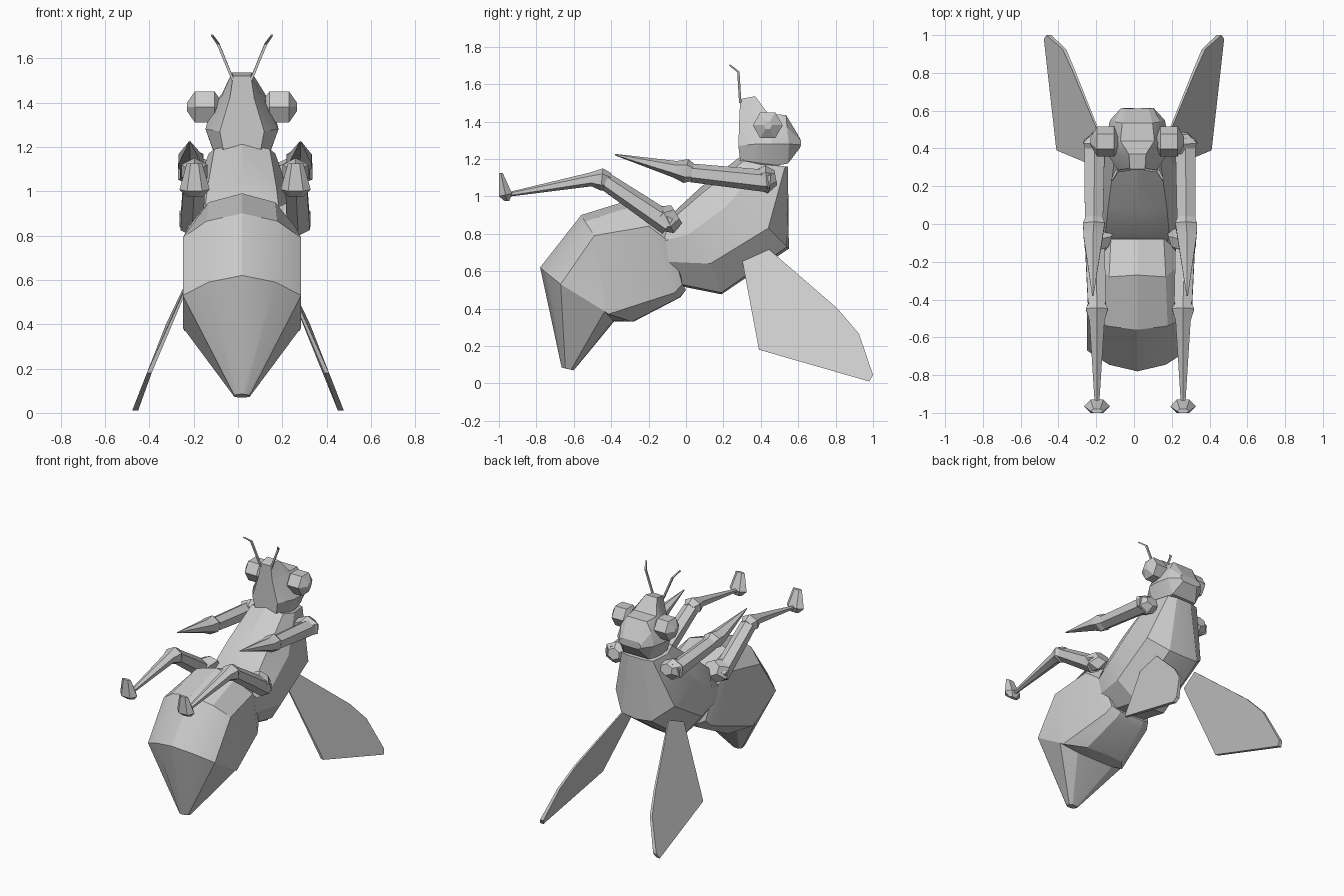
import bpy, bmesh, math
from mathutils import Vector

grey = bpy.data.materials.new("plain grey")
grey.diffuse_color = (0.6, 0.6, 0.6, 1)

BODY_X, LEG_X = 0.018, 0.032   # mirror planes of body and legs


def finish(name, bm, angle=30):
    bmesh.ops.recalc_face_normals(bm, faces=bm.faces)
    mesh = bpy.data.meshes.new(name)
    bm.to_mesh(mesh)
    bm.free()
    mesh.materials.append(grey)
    ob = bpy.data.objects.new(name, mesh)
    bpy.context.collection.objects.link(ob)
    bpy.ops.object.select_all(action='DESELECT')
    ob.select_set(True)
    bpy.context.view_layer.objects.active = ob
    bpy.ops.object.shade_smooth_by_angle(angle=math.radians(angle))
    return ob


def loft(name, rings, angle=30):
    """Skin equal-sized rings of points and cap both ends."""
    bm = bmesh.new()
    vs = [[bm.verts.new(p) for p in r] for r in rings]
    n = len(vs[0])
    for a, b in zip(vs, vs[1:]):
        for i in range(n):
            j = (i + 1) % n
            bm.faces.new((a[i], a[j], b[j], b[i]))
    bm.faces.new(vs[0])
    bm.faces.new(vs[-1])
    return finish(name, bm, angle)


def mirrored(half):
    """Close a half outline across the body's middle."""
    other = [(-x, y, z) for x, y, z in reversed(half) if x > 1e-6]
    return [(x + BODY_X, y, z) for x, y, z in list(half) + other]


def limb(name, sections, side, sides=6, mid=LEG_X):
    """Tube through (x, y, z, half width, half height); bends in the yz plane."""
    pts = [Vector((mid + side * s[0], s[1], s[2])) for s in sections]
    rings = []
    for i, s in enumerate(sections):
        t = pts[min(i + 1, len(pts) - 1)] - pts[max(i - 1, 0)]
        up = Vector((0, -t.z, t.y)).normalized()
        rings.append([pts[i] + Vector((math.cos(a) * s[3], 0, 0)) + up * math.sin(a) * s[4]
                      for a in (2 * math.pi * (k + 0.5) / sides for k in range(sides))])
    return loft(name, rings)


# abdomen, from tip to waist
loft("abdomen", [mirrored(h) for h in (
    [(0, -.665, .085), (.02, -.66, .083), (.035, -.645, .08), (.035, -.615, .073), (.02, -.6, .07), (0, -.6, .07)],
    [(0, -.78, .62), (.15, -.745, .59), (.267, -.67, .53), (.267, -.435, .385), (.15, -.39, .335), (0, -.385, .33)],
    [(0, -.56, .9), (.16, -.54, .865), (.267, -.49, .79), (.26, -.415, .37), (.15, -.29, .33), (0, -.28, .33)],
    [(0, -.27, .99), (.15, -.28, .95), (.24, -.2, .84), (.18, -.06, .485), (.11, -.035, .46), (0, -.03, .46)],
    [(0, -.08, .91), (.14, -.08, .88), (.19, -.08, .75), (.16, -.02, .53), (.1, 0, .5), (0, 0, .5)],
)], 25)

# thorax, from neck to waist
loft("thorax", [mirrored(h) for h in (
    [(0, .3, 1.22), (.125, .31, 1.19), (.15, .4, 1.17), (.125, .53, 1.16), (.06, .545, 1.16), (0, .545, 1.16)],
    [(0, .08, 1.05), (.155, .09, 1.02), (.23, .22, .95), (.235, .44, .83), (.12, .54, .73), (0, .55, .72)],
    [(0, -.06, .92), (.17, -.06, .89), (.235, .02, .8), (.235, .13, .64), (.12, .19, .485), (0, .19, .476)],
    [(0, -.1, .86), (.15, -.11, .82), (.2, -.12, .76), (.19, -.1, .65), (.12, -.03, .53), (0, -.03, .52)],
)], 22)

# head, from face to back
loft("head", [mirrored(h) for h in (
    [(.04, .29, 1.52), (.055, .285, 1.42), (.1, .28, 1.27), (.085, .29, 1.19)],
    [(.045, .37, 1.535), (.095, .38, 1.42), (.165, .38, 1.28), (.12, .37, 1.16)],
    [(.09, .44, 1.44), (.14, .45, 1.38), (.165, .46, 1.28), (.12, .43, 1.155)],
    [(.08, .535, 1.435), (.12, .54, 1.37), (.145, .55, 1.28), (.1, .545, 1.175)],
    [(.06, .61, 1.31), (.085, .615, 1.295), (.085, .615, 1.275), (.06, .61, 1.26)],
)], 22)

for side, label in ((-1, "left"), (1, "right")):
    # eye: faceted ball on a sideways axis
    eye = []
    for dx, r in ((-.08, .022), (-.045, .08), (.045, .08), (.08, .022)):
        eye.append([(BODY_X + side * (.168 + dx), .437 + r * math.cos(k * math.pi / 3),
                     1.38 + r * math.sin(k * math.pi / 3)) for k in range(6)])
    loft(label + "_eye", eye, 20)

    # antenna
    limb(label + "_antenna", [(.04, .29, 1.5, .009, .009), (.108, .28, 1.665, .009, .009),
                              (.135, .232, 1.703, .006, .006)], side, 4, BODY_X)

    # front leg: shoulder, arm, elbow and spike
    limb(label + "_front_shoulder", [(.21, .37, 1.09, .06, .05), (.225, .43, 1.09, .09, .075),
                                     (.21, .48, 1.1, .05, .04)], side)
    limb(label + "_front_arm", [(.24, .45, 1.08, .062, .06), (.244, .03, 1.125, .056, .05)], side)
    limb(label + "_front_claw", [(.244, .04, 1.125, .05, .045), (.244, .0, 1.135, .066, .065),
                                 (.248, -.06, 1.145, .06, .045), (.25, -.38, 1.223, .004, .004)], side)

    # hind leg: hip, thigh, knee, shin and foot
    limb(label + "_hip", [(.2, -.05, .905, .06, .055), (.23, -.1, .875, .075, .08),
                          (.24, -.14, .86, .055, .05)], side)
    limb(label + "_thigh", [(.24, -.09, .85, .06, .062), (.228, -.43, 1.08, .055, .048)], side)
    limb(label + "_knee_and_shin", [(.228, -.41, 1.08, .04, .045), (.228, -.45, 1.09, .068, .06),
                                    (.228, -.51, 1.09, .046, .037), (.228, -.95, 1.01, .014, .012)], side)
    foot = []
    for y0, y1, z0, z1, w in ((-1.0, -.98, 1.125, 1.125, .035), (-1.0, -.93, 1.0, 1.015, .068),
                              (-.97, -.945, .975, .975, .035)):
        ym, zm = (y0 + y1) / 2, (z0 + z1) / 2
        c = LEG_X + side * .228
        foot.append([(c - w * .5, y0, z0), (c + w * .5, y0, z0), (c + w, ym, zm),
                     (c + w * .5, y1, z1), (c - w * .5, y1, z1), (c - w, ym, zm)])
    loft(label + "_foot", foot)

    # wing: thin plate sloping outward, thicker towards the tip, root set into the thorax
    outline = [(.3, .66), (.44, .72), (.81, .4), (.925, .265), (1.0, .045), (.98, .01), (.39, .18)]
    loft(label + "_wing", [[(side * (.254 + (.57 - z) * .375 - (.03 if z > .6 else 0)
                                     + d * (.004 + .016 * max(0, .6 - z))), y, z)
                            for y, z in outline] for d in (-1, 1)])
